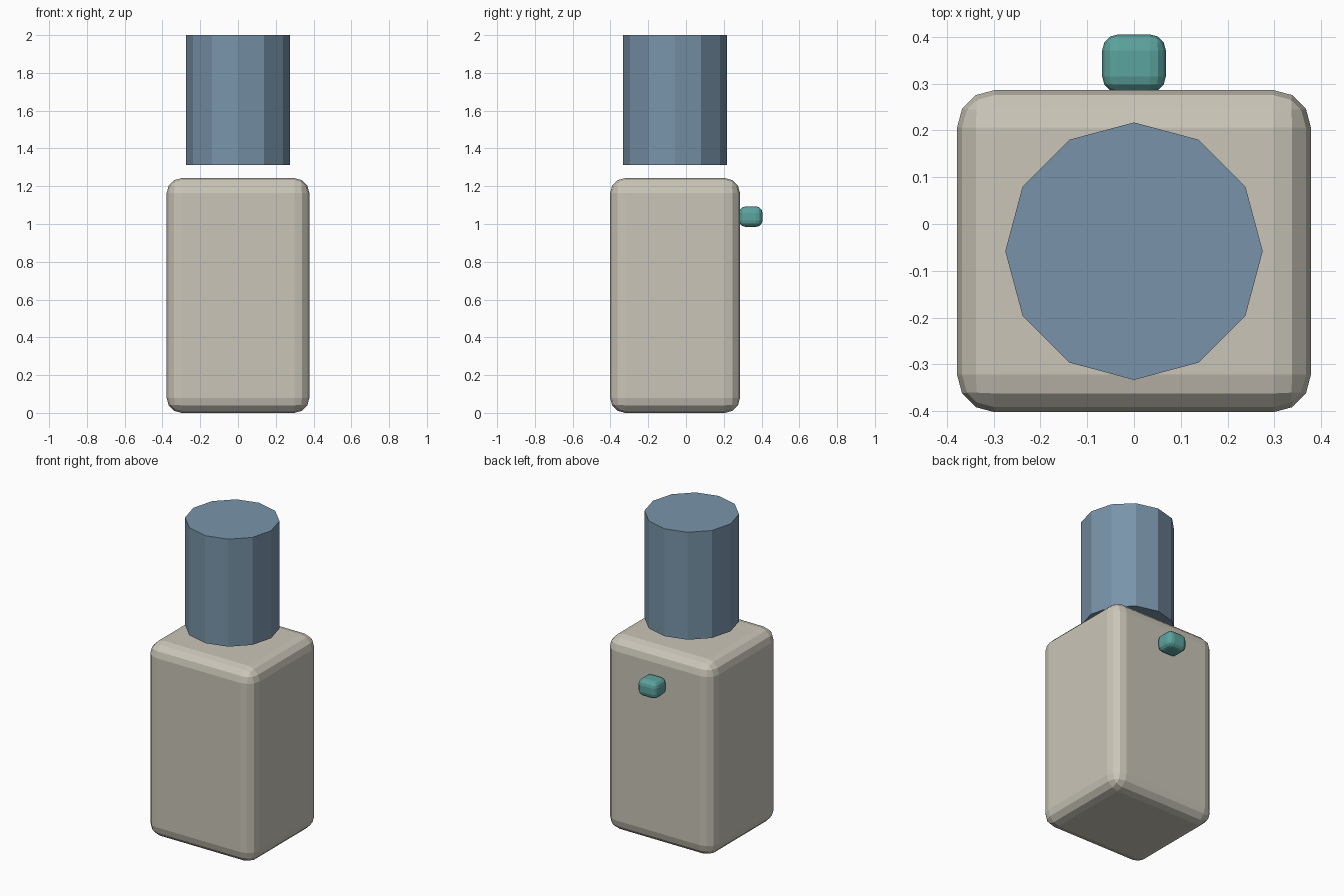
import bpy
import bmesh
from mathutils import Vector

default = bpy.data.objects.get("Cube")
if default:
    bpy.data.objects.remove(default, do_unlink=True)


def make_material(name, rgb):
    mat = bpy.data.materials.new(name)
    mat.use_nodes = True
    colour = (*rgb, 1.0)
    mat.diffuse_color = colour
    mat.node_tree.nodes["Principled BSDF"].inputs["Base Color"].default_value = colour
    return mat


def finish(name, bm, location, mat):
    mesh = bpy.data.meshes.new(name)
    bm.to_mesh(mesh)
    bm.free()
    mesh.materials.append(mat)
    obj = bpy.data.objects.new(name, mesh)
    obj.location = location
    bpy.context.collection.objects.link(obj)
    return obj


def rounded_box(name, low, high, radius, mat):
    low, high = Vector(low), Vector(high)
    bm = bmesh.new()
    bmesh.ops.create_cube(bm, size=1)
    bmesh.ops.scale(bm, vec=high - low, verts=bm.verts)
    obj = finish(name, bm, (low + high) / 2, mat)
    bevel = obj.modifiers.new("Rounded edges", "BEVEL")
    bevel.width = radius
    bevel.segments = 3
    return obj


def cylinder(name, radius, bottom, top, centre_y, mat):
    bm = bmesh.new()
    bmesh.ops.create_cone(bm, cap_ends=True, segments=12,
                          radius1=radius, radius2=radius, depth=top - bottom)
    return finish(name, bm, (0, centre_y, (bottom + top) / 2), mat)


stone = make_material("warm grey", (0.59, 0.56, 0.48))
blue = make_material("slate blue", (0.19, 0.295, 0.40))
teal = make_material("teal", (0.107, 0.367, 0.342))

# Main body, floating cap and rear knob
rounded_box("body", (-0.378, -0.402, 0), (0.378, 0.286, 1.243), 0.08, stone)
cylinder("cap", 0.275, 1.312, 2.0, -0.058, blue)
rounded_box("rear_knob", (-0.068, 0.281, 0.985), (0.068, 0.405, 1.093), 0.034, teal)
